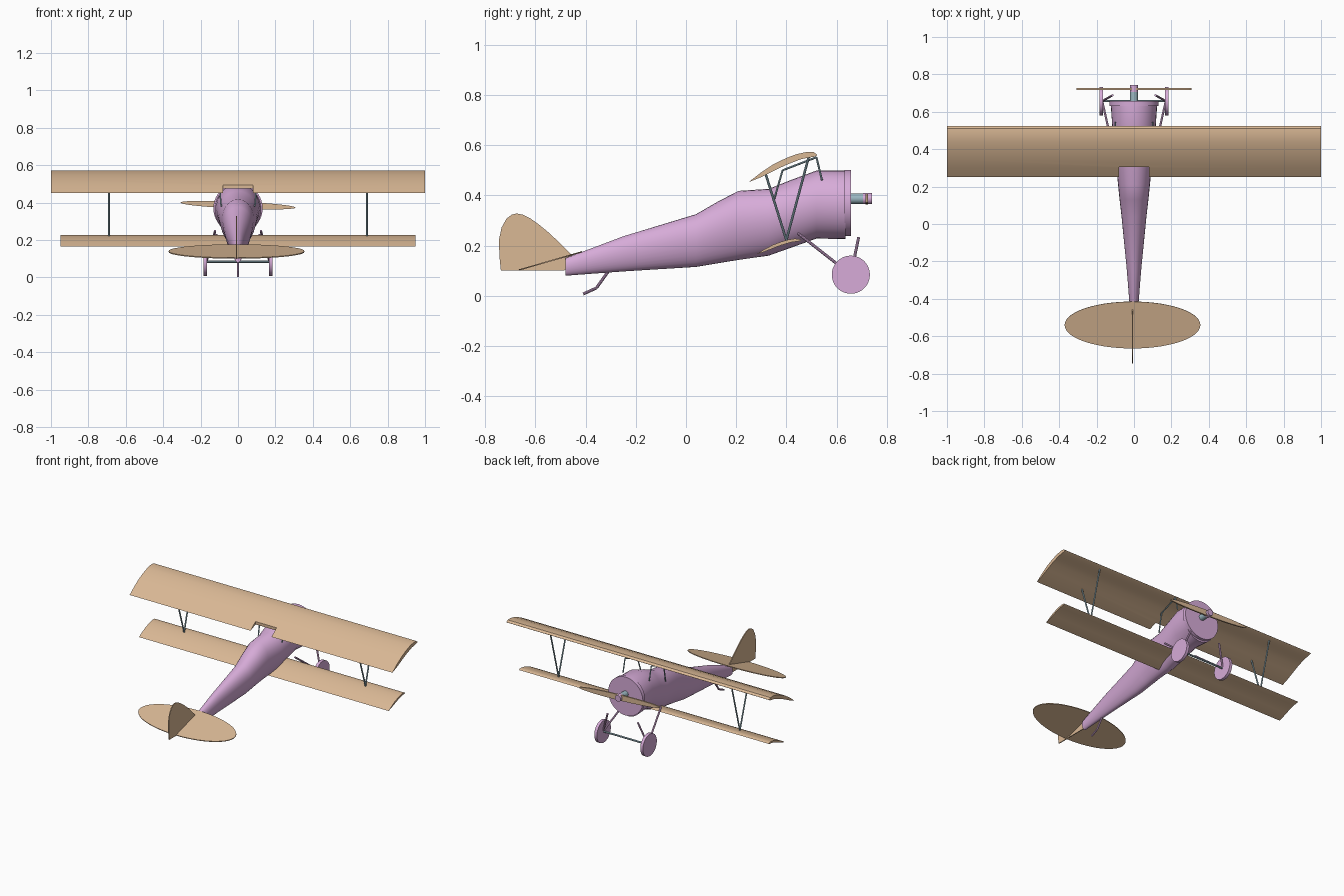
import bpy, bmesh, math
from mathutils import Vector, Matrix

if "Cube" in bpy.data.objects:
    bpy.data.objects.remove(bpy.data.objects["Cube"])


def material(name, rgb):
    m = bpy.data.materials.new(name)
    m.diffuse_color = (*rgb, 1)
    m.use_nodes = True
    m.node_tree.nodes["Principled BSDF"].inputs["Base Color"].default_value = m.diffuse_color
    return m


PINK = material("pink", (0.68, 0.41, 0.69))
TAN = material("tan", (0.70, 0.48, 0.30))
BLUE = material("grey_blue", (0.33, 0.48, 0.54))


def finish(name, bm, mat, smooth=True):
    bmesh.ops.recalc_face_normals(bm, faces=bm.faces)
    me = bpy.data.meshes.new(name)
    bm.to_mesh(me)
    bm.free()
    ob = bpy.data.objects.new(name, me)
    bpy.context.collection.objects.link(ob)
    me.materials.append(mat)
    if smooth:
        bpy.ops.object.select_all(action='DESELECT')
        ob.select_set(True)
        bpy.context.view_layer.objects.active = ob
        bpy.ops.object.shade_smooth_by_angle(angle=math.radians(35))
    return ob


def loft(name, rings, mat):
    """Skin a list of equal-length closed rings and cap both ends."""
    bm = bmesh.new()
    vs = [[bm.verts.new(p) for p in r] for r in rings]
    n = len(vs[0])
    for a, b in zip(vs, vs[1:]):
        for i in range(n):
            bm.faces.new((a[i], a[(i + 1) % n], b[(i + 1) % n], b[i]))
    bm.faces.new(vs[0])
    bm.faces.new(vs[-1])
    return finish(name, bm, mat)


def rod(name, a, b, r, mat, sides=10):
    """Cylinder between two points."""
    a, b = Vector(a), Vector(b)
    d = b - a
    bm = bmesh.new()
    bmesh.ops.create_cone(bm, cap_ends=True, segments=sides, radius1=r, radius2=r, depth=d.length)
    rot = d.to_track_quat('Z', 'Y').to_matrix().to_4x4()
    bmesh.ops.transform(bm, matrix=Matrix.Translation((a + b) / 2) @ rot, verts=bm.verts)
    return finish(name, bm, mat)


def path(name, pts, r, mat):
    for i, (a, b) in enumerate(zip(pts, pts[1:])):
        rod(f"{name}_{i + 1}", a, b, r, mat)


def plate(name, pts, offset, mat):
    """Thin slab from an outline and a thickness vector."""
    h = Vector(offset) / 2
    return loft(name, [[Vector(p) - h for p in pts], [Vector(p) + h for p in pts]], mat)


# Fuselage: y, bottom, top, half width, egg factor
stations = [(-0.48, 0.08, 0.15, 0.020, 0.0), (-0.25, 0.097, 0.237, 0.038, 0.1),
            (0.04, 0.115, 0.325, 0.066, 0.15), (0.13, 0.13, 0.377, 0.076, 0.17),
            (0.21, 0.143, 0.418, 0.084, 0.17), (0.33, 0.16, 0.426, 0.096, 0.15),
            (0.42, 0.192, 0.462, 0.105, 0.1), (0.52, 0.228, 0.499, 0.116, 0.05),
            (0.636, 0.226, 0.499, 0.124, 0.0)]
N = 32
rings = []
for y, lo, hi, w, egg in stations:
    ring = []
    for i in range(N):
        t = 2 * math.pi * i / N
        ring.append((w * math.cos(t) * (1 + egg * math.sin(t)), y,
                     (lo + hi) / 2 + (hi - lo) / 2 * math.sin(t)))
    rings.append(ring)
loft("fuselage", rings, PINK)

# Nose ring, propeller shaft and hub
rod("nose_ring", (0, 0.632, 0.37), (0, 0.657, 0.37), 0.132, PINK, 40)
rod("propeller_shaft", (0, 0.65, 0.387), (0, 0.705, 0.387), 0.021, BLUE, 20)
rod("propeller_hub", (0, 0.705, 0.387), (0, 0.742, 0.387), 0.022, PINK, 20)

# Propeller: one long leaf shape, slightly tilted
tilt = math.radians(-2.5)
blade = []
for i in range(40):
    t = 2 * math.pi * i / 40
    u, v = 0.308 * math.cos(t), 0.019 * math.sin(t)
    blade.append((u * math.cos(tilt) - v * math.sin(tilt), 0.721,
                  0.387 + u * math.sin(tilt) + v * math.cos(tilt)))
plate("propeller", blade, (0, 0.01, 0), TAN)

# Wings: cambered section (y, z) swept across the span
section = [(0.25, 0.453), (0.30, 0.492), (0.35, 0.525), (0.40, 0.549), (0.44, 0.564),
           (0.48, 0.573), (0.51, 0.572), (0.524, 0.561), (0.515, 0.555), (0.46, 0.545),
           (0.40, 0.522), (0.35, 0.498), (0.30, 0.473)]


def wing(name, half_span, pts):
    return loft(name, [[(x, y, z) for y, z in pts] for x in (-half_span, half_span)], TAN)


upper = wing("upper_wing", 1.0, section)
wing("lower_wing", 0.95, [(0.28 + (y - 0.25) * 0.655, 0.165 + (z - 0.453) * 0.52)
                          for y, z in section])

# Notch in the trailing edge of the upper wing
bm = bmesh.new()
bmesh.ops.create_cube(bm, size=1, matrix=Matrix.Translation((0, 0.205, 0.5))
                      @ Matrix.Diagonal((0.16, 0.2, 0.4, 1)))
cutter = finish("notch_cutter", bm, TAN, False)
cutter.hide_render = True
cutter.hide_set(True)
mod = upper.modifiers.new("notch", 'BOOLEAN')
mod.operation = 'DIFFERENCE'
mod.solver = 'EXACT'
mod.object = cutter

# Struts and undercarriage, repeated on both sides
for s, side in ((-1, "left"), (1, "right")):
    foot = (s * 0.69, 0.40, 0.222)
    rod(f"rear_wing_strut_{side}", foot, (s * 0.69, 0.315, 0.493), 0.005, BLUE)
    rod(f"front_wing_strut_{side}", foot, (s * 0.69, 0.49, 0.556), 0.005, BLUE)
    path(f"cabane_strut_{side}", [(s * 0.09, 0.35, 0.38), (s * 0.1, 0.385, 0.50),
                                  (s * 0.1, 0.52, 0.552), (s * 0.1, 0.542, 0.46)], 0.004, BLUE)
    hub = (s * 0.17, 0.657, 0.084)
    rod(f"wheel_{side}", (s * 0.165, 0.657, 0.084), (s * 0.185, 0.657, 0.084), 0.076, PINK, 40)
    rod(f"rear_gear_leg_{side}", hub, (s * 0.122, 0.445, 0.25), 0.006, PINK)
    rod(f"front_gear_leg_{side}", hub, (s * 0.115, 0.688, 0.232), 0.006, PINK)
rod("axle", (-0.17, 0.657, 0.084), (0.17, 0.657, 0.084), 0.006, BLUE)

# Tail skid
path("tail_skid", [(0, -0.31, 0.097), (0, -0.357, 0.031), (0, -0.41, 0.007)], 0.006, PINK)

# Tailplane: tilted ellipse
tail = []
for i in range(56):
    t = 2 * math.pi * i / 56
    v = math.sin(t)
    tail.append((-0.008 + 0.363 * math.cos(t), -0.54 + 0.125 * v, 0.139 + 0.036 * v))
plate("tailplane", tail, (0, -0.001, 0.005), TAN)

# Rounded fin
outline = [(-0.485, 0.1), (-0.738, 0.1), (-0.744, 0.16), (-0.745, 0.225), (-0.735, 0.272),
           (-0.715, 0.308), (-0.695, 0.323), (-0.675, 0.328), (-0.65, 0.323), (-0.62, 0.308),
           (-0.585, 0.283), (-0.55, 0.254), (-0.50, 0.208), (-0.445, 0.152)]
plate("fin", [(-0.008, y, z) for y, z in outline], (0.006, 0, 0), TAN)
